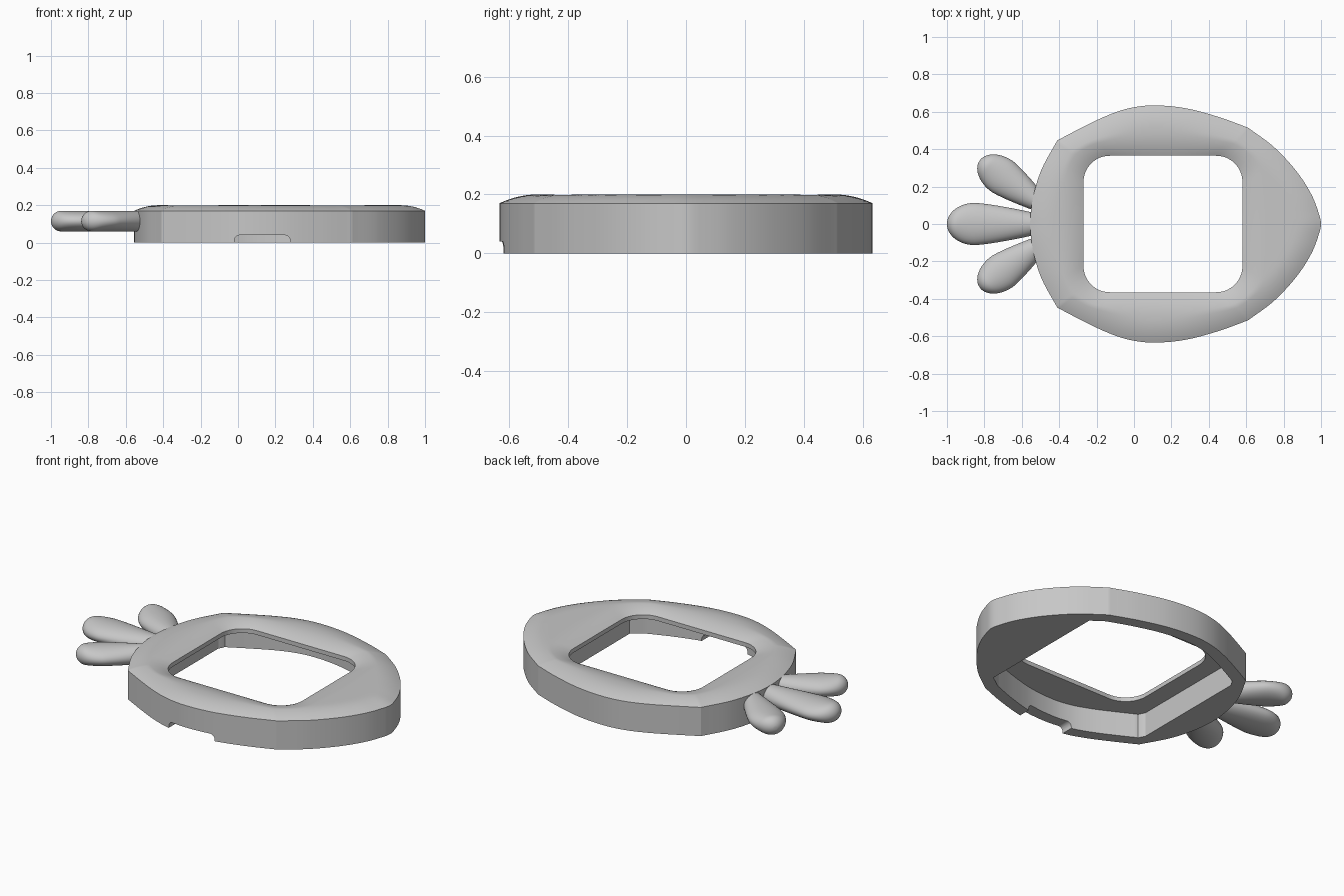
import bpy, bmesh, math
from mathutils import Vector
from mathutils.geometry import interpolate_bezier

if "Cube" in bpy.data.objects:
    bpy.data.objects.remove(bpy.data.objects["Cube"])

CENTER = Vector((0.155, 0.0))
WALL_Z, DOME, CEILING, WALL = 0.17, 0.03, 0.145, 0.07

grey = bpy.data.materials.new("light grey")
grey.diffuse_color = (0.57, 0.57, 0.57, 1)
grey.use_nodes = True
grey.node_tree.nodes["Principled BSDF"].inputs["Base Color"].default_value = grey.diffuse_color


def make_object(name, bm, angle=30):
    bmesh.ops.recalc_face_normals(bm, faces=bm.faces)
    mesh = bpy.data.meshes.new(name)
    bm.to_mesh(mesh)
    bm.free()
    mesh.materials.append(grey)
    ob = bpy.data.objects.new(name, mesh)
    bpy.context.collection.objects.link(ob)
    bpy.ops.object.select_all(action='DESELECT')
    ob.select_set(True)
    bpy.context.view_layer.objects.active = ob
    if angle:
        bpy.ops.object.shade_smooth_by_angle(angle=math.radians(angle))
    return ob


def smooth_path(pts, steps=10):
    """Curve through the points (free ends)."""
    p = [Vector(q) for q in pts]
    p = [2 * p[0] - p[1]] + p + [2 * p[-1] - p[-2]]
    out = []
    for a, b, c, d in zip(p, p[1:], p[2:], p[3:]):
        for i in range(steps):
            t = i / steps
            out.append(0.5 * (2 * b + (c - a) * t + (2 * a - 5 * b + 4 * c - d) * t * t
                              + (3 * b - a - 3 * c + d) * t ** 3))
    return out


def loft(bm, rings, closed=False):
    """Bridge rings of equal vertex count."""
    vs = [[bm.verts.new(p) for p in r] for r in rings]
    pairs = list(zip(vs, vs[1:])) + ([(vs[-1], vs[0])] if closed else [])
    for a, b in pairs:
        n = len(a)
        for i in range(n):
            j = (i + 1) % n
            bm.faces.new((a[i], a[j], b[j], b[i]))
    return vs


# Carrot outline: nose, side and shoulder curves meeting at soft corners
nose = [(0.61, -0.515), (0.75, -0.41), (0.87, -0.28), (0.95, -0.155), (0.99, -0.05),
        (1.0, 0), (0.99, 0.05), (0.95, 0.155), (0.87, 0.28), (0.75, 0.41), (0.61, 0.515)]
side = [(0.61, 0.515), (0.45, 0.573), (0.27, 0.62), (0.1, 0.634), (-0.03, 0.618),
        (-0.15, 0.577), (-0.28, 0.515), (-0.41, 0.447)]
shoulder = [(-0.41, 0.447), (-0.495, 0.29), (-0.54, 0.14), (-0.555, 0),
            (-0.54, -0.14), (-0.495, -0.29), (-0.41, -0.447)]
front = [(x, -y) for x, y in reversed(side)]
outline = [p for part in (nose, side, shoulder, front) for p in smooth_path(part)]

# Inner side of the wall, parallel to the outline
inset = []
for i, p in enumerate(outline):
    t = (outline[(i + 1) % len(outline)] - outline[i - 1]).normalized()
    inset.append(p + Vector((-t.y, t.x)) * WALL)

# Window opening: rectangle with rounded corners
window = []
R = 0.14
for k, (cx, cy) in enumerate([(0.44, 0.225), (-0.13, 0.225), (-0.13, -0.225), (0.44, -0.225)]):
    for i in range(13):
        a = math.pi / 2 * (k + i / 12)
        window.append(Vector((cx + R * math.cos(a), cy + R * math.sin(a))))


def hit(poly, d):
    """Distance from the centre to a polygon along direction d."""
    best = 0
    for a, b in zip(poly, poly[1:] + poly[:1]):
        a, e = a - CENTER, b - a
        den = d.cross(e)
        if abs(den) > 1e-9:
            r, u = a.cross(e) / den, a.cross(d) / den
            if -1e-6 <= u <= 1 + 1e-6 and r > best:
                best = r
    return best


def pocket_hit(d):
    r = hit(inset, d)
    if d.x > 1e-6:
        r = min(r, (0.65 - CENTER.x) / d.x)
    if d.x < -1e-6:
        r = min(r, (-0.38 - CENTER.x) / d.x)
    return r


# Ray angles, including the exact outline and pocket corners
corners = []
for x, y in [(0.61, 0.515), (-0.41, 0.447)]:
    corners.append(math.atan2(y, x - CENTER.x))
for x in (0.65, -0.38):
    ys = [a.y + (b.y - a.y) * (x - a.x) / (b.x - a.x) for a, b in zip(inset, inset[1:])
          if a.y > 0.1 and (a.x - x) * (b.x - x) <= 0 and a.x != b.x]
    corners.append(math.atan2(max(ys), x - CENTER.x))
corners += [-a for a in corners]
angles = sorted([a for a in (math.tau * i / 240 - math.pi for i in range(240))
                 if all(abs(a - c) > 0.008 for c in corners)] + corners)
dirs = [Vector((math.cos(a), math.sin(a))) for a in angles]
r_out = [hit(outline, d) for d in dirs]
r_win = [hit(window, d) for d in dirs]
r_poc = [pocket_hit(d) for d in dirs]


def ring(radii, z):
    return [(CENTER.x + d.x * r, CENTER.y + d.y * r, z) for d, r in zip(dirs, radii)]


def dome_ring(s):
    pts = []
    for d, ro, ri in zip(dirs, r_out, r_win):
        r = ro + (ri - ro) * s
        u = min(1, min(ro - r, r - ri) / 0.13)
        pts.append((CENTER.x + d.x * r, CENTER.y + d.y * r, WALL_Z + DOME * (1 - (1 - u) ** 2)))
    return pts


# Body: wall, rounded top, window edge, pocket ceiling and pocket wall
bm = bmesh.new()
rings = [ring(r_out, 0)] + [dome_ring(i / 16) for i in range(17)]
rings += [ring(r_win, CEILING), ring(r_poc, CEILING), ring(r_poc, 0)]
loft(bm, rings, closed=True)
body = make_object("carrot_frame", bm, None)

# Cable notch through the front wall, with rounded upper corners
bm = bmesh.new()
prof = [(-0.02, -0.05), (0.28, -0.05)]
prof += [(0.25 + 0.03 * math.cos(a), 0.01 + 0.03 * math.sin(a)) for a in (i * math.pi / 12 for i in range(7))]
prof += [(0.01 - 0.03 * math.sin(a), 0.01 + 0.03 * math.cos(a)) for a in (i * math.pi / 12 for i in range(7))]
v = loft(bm, [[(x, y, z) for x, z in prof] for y in (-0.8, -0.45)])
bm.faces.new(v[0])
bm.faces.new(v[1])
cutter = make_object("notch_cutter", bm, None)
cutter.hide_render = True
mod = body.modifiers.new("notch", 'BOOLEAN')
mod.operation, mod.solver, mod.object = 'DIFFERENCE', 'EXACT', cutter
bpy.ops.object.select_all(action='DESELECT')
body.select_set(True)
bpy.context.view_layer.objects.active = body
bpy.ops.object.modifier_apply(modifier=mod.name)
bpy.data.objects.remove(cutter)
bpy.ops.object.shade_smooth_by_angle(angle=math.radians(25))


# Leaves: rounded teardrops, wide near the tip and narrow at the root
def leaf(name, tip, root, width):
    tip, root = Vector(tip), Vector(root)
    axis = (root - tip).normalized()
    length, across = (root - tip).length, Vector((-axis.y, axis.x))
    peak = 0.15
    rings = []
    for i in range(29):
        s = 0.002 + 0.998 * (i / 28) ** 1.7
        x = s * length
        if x < peak:
            w = width * math.sqrt(1 - (1 - x / peak) ** 2)
        else:
            q = (x - peak) / (length - peak)
            w = width * (1 - 0.5 * q ** 1.3)
        h = 0.055 * math.sqrt(1 - max(0, 1 - x / 0.055) ** 2)
        c = tip + axis * x
        rings.append([(*(c + across * w * math.cos(a)), 0.115 + h * math.sin(a))
                      for a in (math.tau * k / 32 for k in range(32))])
    bm = bmesh.new()
    v = loft(bm, rings)
    bm.faces.new(v[0])
    bm.faces.new(v[-1])
    make_object(name, bm, 50)


leaf("middle_leaf", (-1.0, 0), (-0.52, 0), 0.113)
leaf("back_leaf", (-0.825, 0.34), (-0.51, 0.115), 0.1)
leaf("front_leaf", (-0.825, -0.34), (-0.51, -0.115), 0.1)
